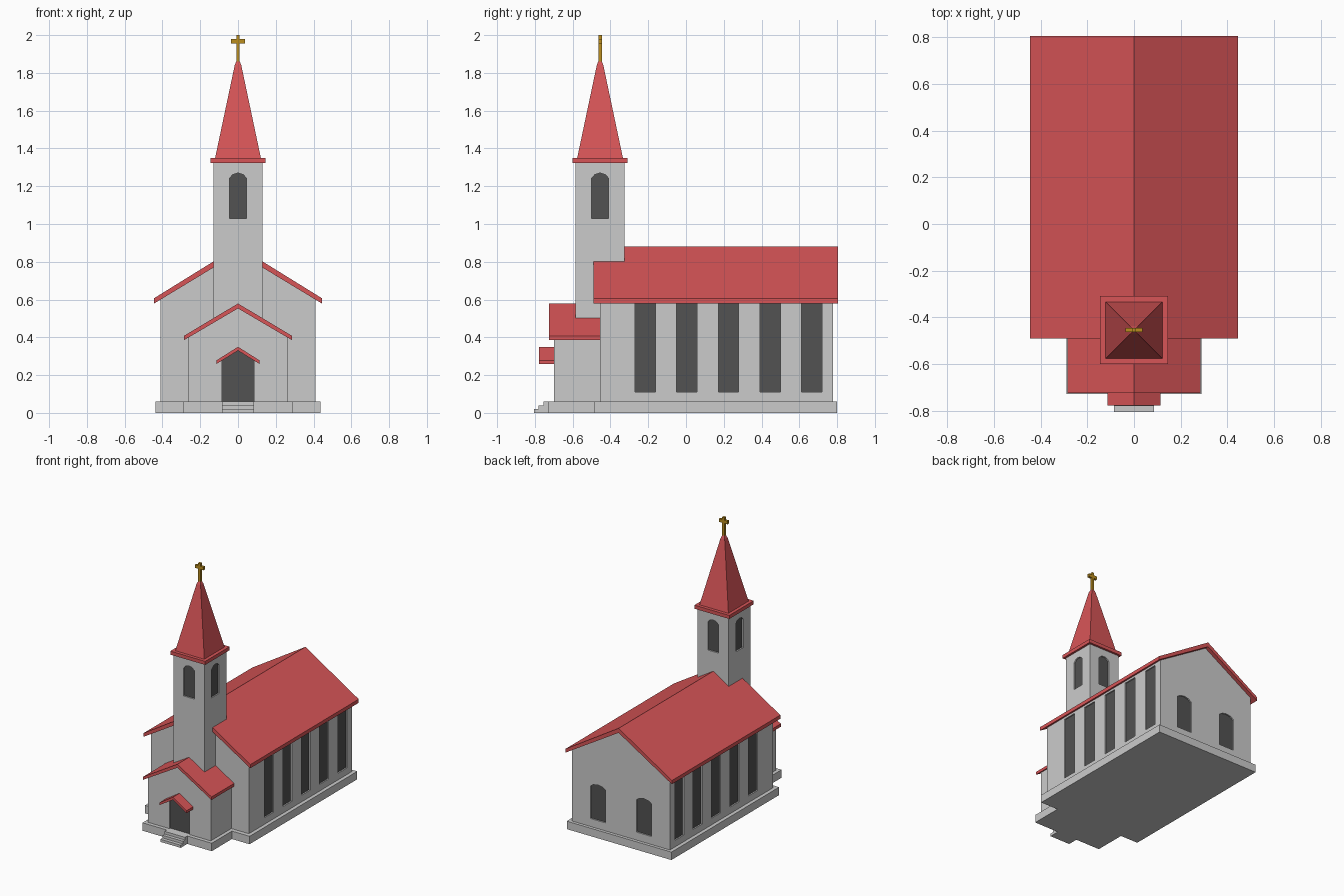
import bpy, bmesh, math
from mathutils import Matrix

if "Cube" in bpy.data.objects:
    bpy.data.objects.remove(bpy.data.objects["Cube"])


def material(name, rgb):
    m = bpy.data.materials.new(name)
    m.diffuse_color = (*rgb, 1)
    m.use_nodes = True
    m.node_tree.nodes["Principled BSDF"].inputs["Base Color"].default_value = m.diffuse_color
    return m


WALL = material("pale_grey", (0.60, 0.60, 0.60))
ROOF = material("roof_red", (0.68, 0.09, 0.095))
DARK = material("dark_grey", (0.085, 0.085, 0.085))
GOLD = material("gold", (0.50, 0.27, 0.013))


def add_prism(bm, profile, y0, y1, matrix=Matrix()):
    """Extrude an (x, z) profile from y0 to y1."""
    front = [bm.verts.new(matrix @ Matrix.Translation((x, y0, z)).translation) for x, z in profile]
    back = [bm.verts.new(matrix @ Matrix.Translation((x, y1, z)).translation) for x, z in profile]
    n = len(profile)
    bm.faces.new(front)
    bm.faces.new(back[::-1])
    for i in range(n):
        j = (i + 1) % n
        bm.faces.new((front[j], front[i], back[i], back[j]))


def finish(bm, name, mat):
    bmesh.ops.recalc_face_normals(bm, faces=bm.faces)
    me = bpy.data.meshes.new(name)
    bm.to_mesh(me)
    bm.free()
    me.materials.append(mat)
    ob = bpy.data.objects.new(name, me)
    bpy.context.collection.objects.link(ob)
    return ob


def prism(name, profile, y0, y1, mat):
    bm = bmesh.new()
    add_prism(bm, profile, y0, y1)
    return finish(bm, name, mat)


def rect(hw, z0, z1):
    return [(-hw, z0), (hw, z0), (hw, z1), (-hw, z1)]


def box(name, hw, y0, y1, z0, z1, mat):
    return prism(name, rect(hw, z0, z1), y0, y1, mat)


def gable(hw, z0, eave, peak):
    return [(-hw, z0), (hw, z0), (hw, eave), (0, peak), (-hw, eave)]


def arch(hw, z0, spring, top):
    return [(-hw, z0), (hw, z0), (hw, spring), (hw * 0.6, spring + (top - spring) * 0.7),
            (0, top), (-hw * 0.6, spring + (top - spring) * 0.7), (-hw, spring)]


def gable_roof(name, hw, low, eave, soffit, peak, y0, y1):
    pts = [(-hw, low), (-hw, eave), (0, peak), (hw, eave), (hw, low), (0, soffit)]
    return prism(name, pts, y0, y1, ROOF)


def openings(wall, name, items, depth=0.014):
    """Recess openings into a wall and put a dark pane at the back of each.
    Each item is (x, y, turn in degrees, profile)."""
    cut, panes = bmesh.new(), bmesh.new()
    for x, y, turn, profile in items:
        m = Matrix.Translation((x, y, 0)) @ Matrix.Rotation(math.radians(turn), 4, 'Z')
        add_prism(cut, profile, -0.03, depth, m)
        add_prism(panes, profile, depth - 0.004, depth + 0.004, m)
    cutter = finish(cut, name + "_cutter", WALL)
    cutter.hide_render = True
    mod = wall.modifiers.new("openings", 'BOOLEAN')
    mod.operation, mod.solver, mod.object = 'DIFFERENCE', 'EXACT', cutter
    bpy.context.view_layer.objects.active = wall
    bpy.ops.object.modifier_apply(modifier=mod.name)
    bpy.data.objects.remove(cutter)
    finish(panes, name, DARK)


TY = -0.455  # tower centre

# Plinths and entrance steps
box("nave_plinth", 0.438, -0.487, 0.80, 0, 0.06, WALL)
box("porch_plinth", 0.29, -0.728, -0.48, 0, 0.06, WALL)
for i, y in enumerate((-0.806, -0.78, -0.755)):
    box(f"step_{i + 1}", 0.085, y, -0.72, 0, 0.02 * (i + 1), WALL)

# Nave with tall side windows and two arched back windows
nave = prism("nave_walls", gable(0.41, 0.05, 0.600, 0.85), TY, 0.777, WALL)
items = [(s * 0.41, 0.005 + 0.22 * i, s * 90, rect(0.054, 0.11, 0.585))
         for s in (-1, 1) for i in range(-1, 4)]
items += [(s * 0.193, 0.777, 180, arch(0.064, 0.12, 0.365, 0.39)) for s in (-1, 1)]
openings(nave, "nave_windows", items)
gable_roof("nave_roof", 0.446, 0.578, 0.606, 0.848, 0.882, -0.49, 0.806)

# Porch with door and canopy
porch = prism("porch_walls", gable(0.263, 0.05, 0.400, 0.555), -0.70, -0.45, WALL)
openings(porch, "door", [(0, -0.70, 0, gable(0.085, 0.06, 0.277, 0.331))])
gable_roof("porch_roof", 0.286, 0.385, 0.408, 0.553, 0.579, -0.725, -0.454)
gable_roof("door_canopy", 0.114, 0.259, 0.278, 0.330, 0.350, -0.778, -0.695)

# Tower with a window on each side
tower = box("tower_walls", 0.13, TY - 0.13, TY + 0.13, 0.40, 1.33, WALL)
win = arch(0.045, 1.03, 1.243, 1.27)
openings(tower, "tower_windows", [(0, TY - 0.13, 0, win), (0.13, TY, 90, win),
                                  (0, TY + 0.13, 180, win), (-0.13, TY, -90, win)])

# Spire: eave slab, tall pyramid and small cap
box("spire_eave", 0.146, TY - 0.146, TY + 0.146, 1.322, 1.349, ROOF)
bm = bmesh.new()
rings = [[bm.verts.new((sx * h, TY + sy * h, z)) for sx, sy in ((-1, -1), (1, -1), (1, 1), (-1, 1))]
         for h, z in ((0.122, 1.345), (0.017, 1.842), (0.008, 1.864))]
for a, b in zip(rings, rings[1:]):
    for i in range(4):
        j = (i + 1) % 4
        bm.faces.new((a[i], a[j], b[j], b[i]))
bm.faces.new(rings[0][::-1])
bm.faces.new(rings[-1])
finish(bm, "spire", ROOF)

# Cross as one outline
w, a, z0, z1 = 0.009, 0.036, 1.956, 1.98
prism("cross", [(-w, 1.85), (w, 1.85), (w, z0), (a, z0), (a, z1), (w, z1),
                (w, 2.0), (-w, 2.0), (-w, z1), (-a, z1), (-a, z0), (-w, z0)],
      TY - 0.009, TY + 0.009, GOLD)
